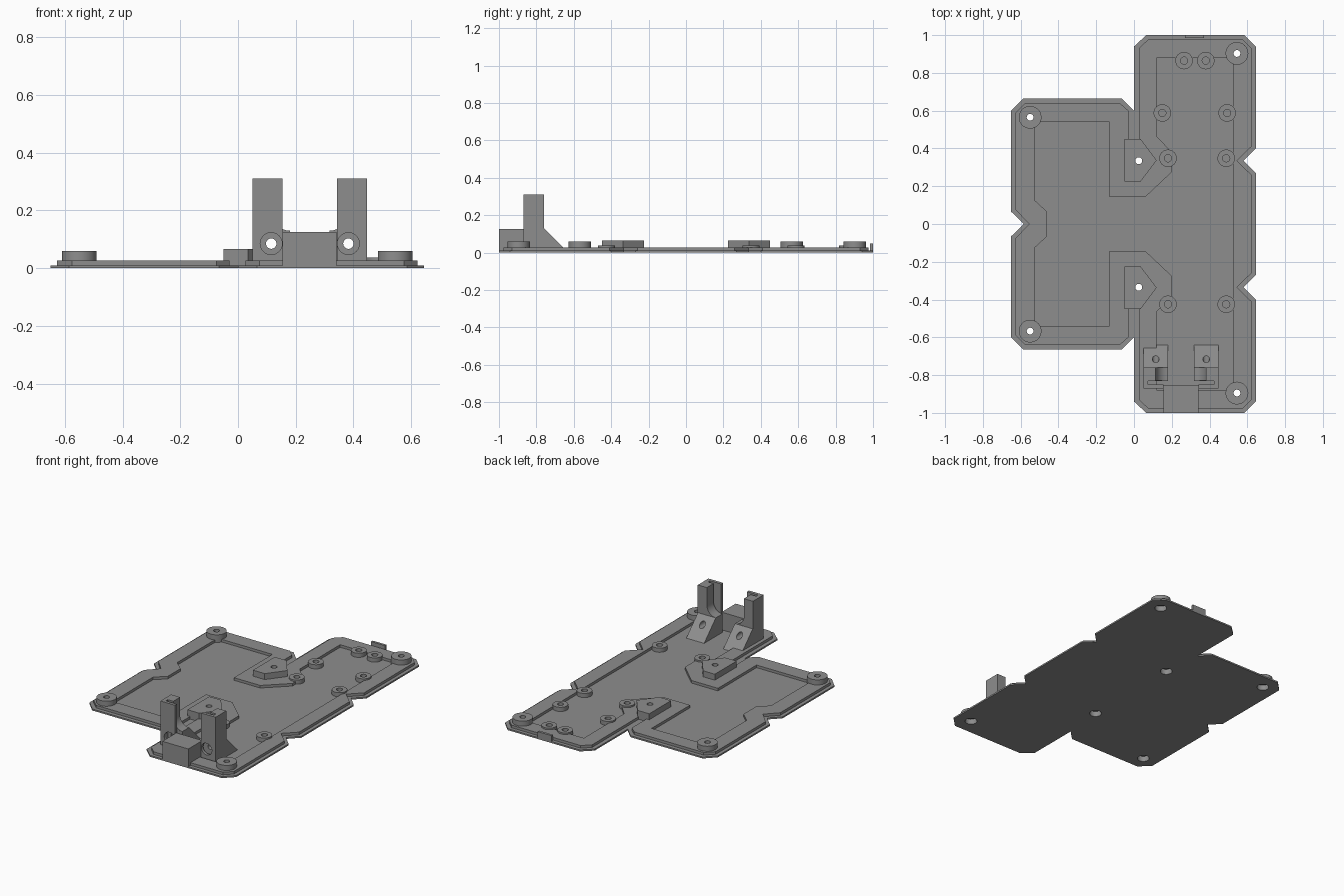
import bpy, bmesh, math

if "Cube" in bpy.data.objects:
    bpy.data.objects.remove(bpy.data.objects["Cube"])

grey = bpy.data.materials.new("mid_grey")
grey.diffuse_color = (0.27, 0.27, 0.27, 1)
grey.use_nodes = True
grey.node_tree.nodes["Principled BSDF"].inputs["Base Color"].default_value = grey.diffuse_color


def prism(name, pts, a, b, axis="z"):
    """Extrude a 2D profile from a to b along an axis."""
    place = {"x": lambda u, v: (a, u, v), "y": lambda u, v: (u, a, v),
             "z": lambda u, v: (u, v, a)}[axis]
    move = {"x": (b - a, 0, 0), "y": (0, b - a, 0), "z": (0, 0, b - a)}[axis]
    bm = bmesh.new()
    face = bm.faces.new([bm.verts.new(place(u, v)) for u, v in pts])
    ext = bmesh.ops.extrude_face_region(bm, geom=[face])
    verts = [g for g in ext["geom"] if isinstance(g, bmesh.types.BMVert)]
    bmesh.ops.translate(bm, verts=verts, vec=move)
    bmesh.ops.recalc_face_normals(bm, faces=bm.faces)
    mesh = bpy.data.meshes.new(name)
    bm.to_mesh(mesh)
    bm.free()
    mesh.materials.append(grey)
    obj = bpy.data.objects.new(name, mesh)
    bpy.context.collection.objects.link(obj)
    return obj


def circle(u, v, r, n=40):
    return [(u + r * math.cos(2 * math.pi * i / n), v + r * math.sin(2 * math.pi * i / n))
            for i in range(n)]


def box(name, x0, x1, y0, y1, z0, z1):
    return prism(name, [(x0, y0), (x1, y0), (x1, y1), (x0, y1)], z0, z1)


def cut(obj, cutter):
    """Subtract the cutter and bake the result."""
    cutter.hide_render = True
    mod = obj.modifiers.new("cut", "BOOLEAN")
    mod.operation, mod.solver, mod.object = "DIFFERENCE", "EXACT", cutter
    dg = bpy.context.evaluated_depsgraph_get()
    mesh = bpy.data.meshes.new_from_object(obj.evaluated_get(dg))
    obj.modifiers.clear()
    obj.data = mesh


def drill(objs, pts, a, b, axis="z"):
    tool = prism("cutter", pts, a, b, axis)
    for o in objs:
        cut(o, tool)
    bpy.data.objects.remove(tool)


def both_halves(upper):
    """Close a half outline by mirroring it across y = 0."""
    return upper + [(x, -y) for x, y in reversed(upper) if y > 0]


BASE = 0.006  # parts sink slightly into the plate

# Floor plate
outline = both_halves([(-0.585, 0), (-0.65, 0.065), (-0.65, 0.6), (-0.585, 0.665),
                       (-0.065, 0.665), (0, 0.6), (0, 0.94), (0.065, 1), (0.585, 1),
                       (0.645, 0.94), (0.645, 0.4), (0.58, 0.335), (0.645, 0.27)])
plate = prism("floor_plate", outline, 0, 0.01)

# Raised rim with a stepped edge and a recessed middle
step = both_halves([(-0.555, 0), (-0.627, 0.075), (-0.627, 0.59), (-0.575, 0.64),
                    (-0.075, 0.64), (-0.03, 0.6), (-0.03, 0.45), (0.026, 0.45),
                    (0.026, 0.93), (0.075, 0.977), (0.575, 0.977), (0.622, 0.93),
                    (0.622, 0.41), (0.545, 0.335), (0.622, 0.26)])
recess = both_halves([(-0.46, 0.065), (-0.525, 0.125), (-0.525, 0.54), (-0.13, 0.54),
                      (-0.13, 0.143), (0.06, 0.143), (0.2, 0.275), (0.2, 0.38),
                      (0.12, 0.465), (0.12, 0.88), (0.523, 0.88)])
rim = prism("raised_rim", step, BASE, 0.027)
drill([rim], recess, 0, 0.1)

# Corner and centre screw bosses, bored through with wide pockets underneath
screws = [(-0.55, 0.565), (-0.55, -0.567), (0.545, 0.903), (0.545, -0.895)]
bosses = []
for x, y in screws:
    boss = prism("corner_boss", circle(x, y, 0.06), BASE, 0.06)
    bosses.append((boss, x, y))
for s in (1, -1):
    house = [(-0.05, 0.225), (0.035, 0.225), (0.12, 0.337), (0.035, 0.45), (-0.05, 0.45)]
    boss = prism("centre_boss", [(x, s * y) for x, y in house], BASE, 0.066)
    bosses.append((boss, 0.025, s * 0.335))
for boss, x, y in bosses:
    drill([plate, rim, boss], circle(x, y, 0.018), -0.1, 0.2)
    drill([plate, rim, boss], circle(x, y, 0.036), -0.1, 0.035)

# Small blind standoffs
for x, y in [(0.265, 0.865), (0.38, 0.865), (0.15, 0.588), (0.493, 0.588),
             (0.18, 0.348), (0.488, 0.348), (0.18, -0.425), (0.488, -0.425)]:
    standoff = prism("standoff", circle(x, y, 0.046), BASE, 0.037)
    drill([standoff, rim], circle(x, y, 0.019), 0.014, 0.1)

# Back latch tab
box("latch_tab", 0.27, 0.37, 0.984, 1.0, 0.002, 0.048)

# Front port block
box("port_block", 0.155, 0.342, -1.0, -0.855, 0.001, 0.125)

# Pair of slotted posts with sloped feet
post_plan = [(0.05, -0.87), (0.155, -0.87), (0.155, -0.85), (0.075, -0.85),
             (0.075, -0.83), (0.115, -0.83), (0.115, -0.76), (0.05, -0.76)]
foot_side = [(-0.83, BASE), (-0.83, 0.13), (-0.76, 0.13), (-0.636, BASE)]
arc = [(0.18 - 0.065 * math.sin(t), 0.195 - 0.065 * math.cos(t))
       for t in [i * math.pi / 16 for i in range(9)]]
fillet = [(0.1, 0.195), (0.1, 0.12), (0.18, 0.12)] + arc
for side in ("left", "right"):
    def fx(x):
        return x if side == "left" else 0.4975 - x
    post = prism(side + "_post", [(fx(x), y) for x, y in post_plan], BASE, 0.31)
    foot = prism(side + "_foot", foot_side, fx(0.051), fx(0.18), "x")
    web = prism(side + "_fillet", [(fx(x), z) for x, z in fillet], -0.829, -0.761, "y")
    drill([post, foot], circle(fx(0.115), 0.085, 0.018), -1.1, -0.5, "y")
    drill([post], circle(fx(0.115), 0.085, 0.038), -1.1, -0.851 + 0.02, "y")

# Smooth the round walls, keep edges sharp
bpy.ops.object.select_all(action="SELECT")
bpy.context.view_layer.objects.active = plate
bpy.ops.object.shade_smooth_by_angle(angle=math.radians(25))
